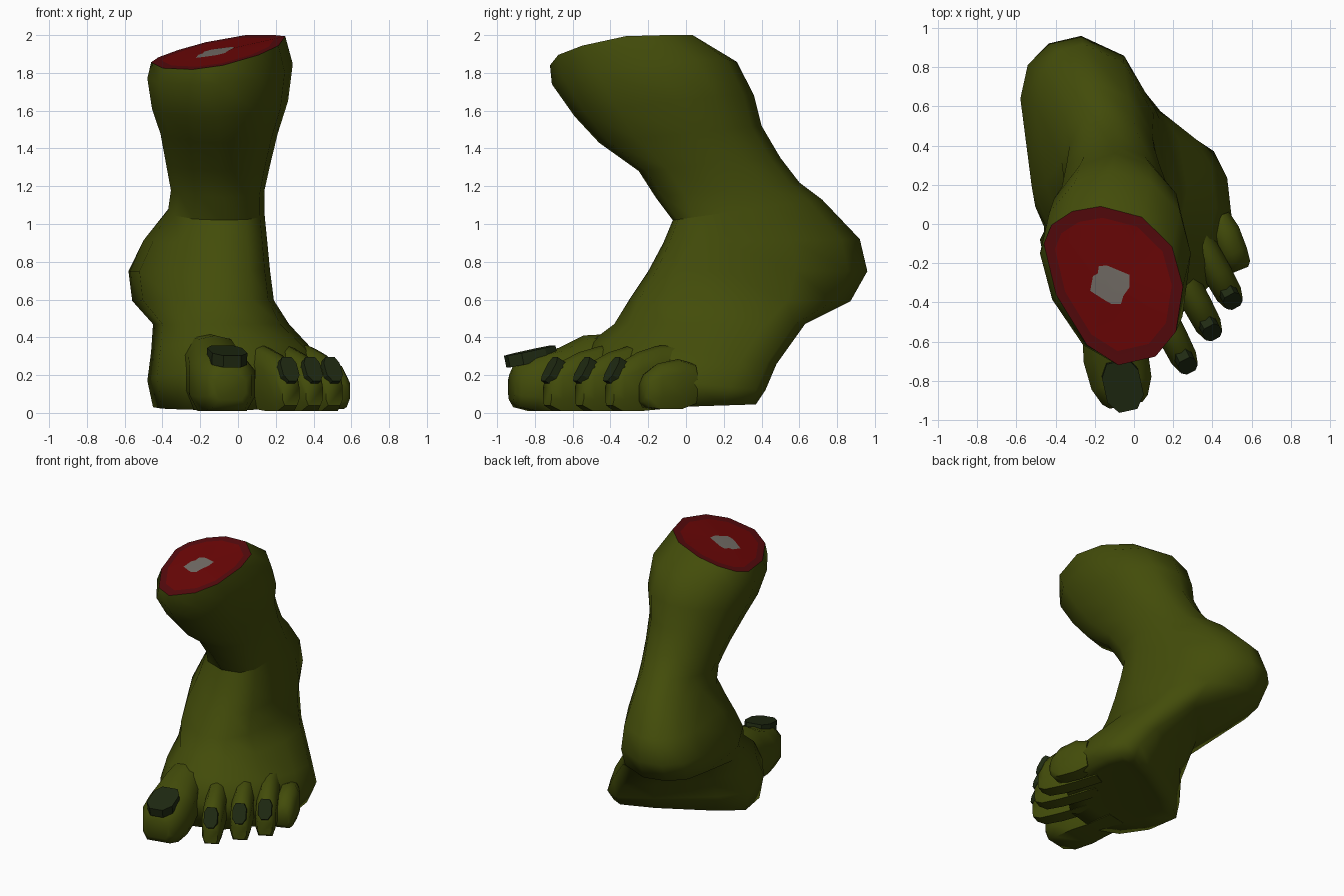
import bpy, bmesh, math
from mathutils import Vector

if "Cube" in bpy.data.objects:
    bpy.data.objects.remove(bpy.data.objects["Cube"])


def material(name, rgb):
    m = bpy.data.materials.new(name)
    m.diffuse_color = (*rgb, 1)
    m.use_nodes = True
    m.node_tree.nodes["Principled BSDF"].inputs["Base Color"].default_value = m.diffuse_color
    return m


SKIN = material("olive skin", (0.056, 0.073, 0.003))
NAIL = material("dark green nail", (0.014, 0.023, 0.006))
RIM = material("dark red rim", (0.095, 0.003, 0.004))
FLESH = material("red flesh", (0.155, 0.002, 0.002))
BONE = material("grey bone", (0.18, 0.16, 0.14))


def finish(name, bm, mats, angle=40, crease=None):
    bmesh.ops.recalc_face_normals(bm, faces=bm.faces[:])
    me = bpy.data.meshes.new(name)
    bm.to_mesh(me)
    bm.free()
    for m in mats:
        me.materials.append(m)
    me.shade_smooth()
    me.set_sharp_from_angle(angle=math.radians(angle))
    if crease:
        for e in me.edges:
            if all(crease(me.vertices[i].co) for i in e.vertices):
                e.use_edge_sharp = True
    ob = bpy.data.objects.new(name, me)
    bpy.context.collection.objects.link(ob)
    return ob


def bridge(bm, a, b, mat=0):
    n = len(a)
    for i in range(n):
        f = bm.faces.new((a[i], a[(i + 1) % n], b[(i + 1) % n], b[i]))
        f.material_index = mat


def loft(bm, rings, cap_start=True, cap_end=True):
    vs = [[bm.verts.new(p) for p in r] for r in rings]
    for a, b in zip(vs, vs[1:]):
        bridge(bm, a, b)
    if cap_start:
        bm.faces.new(vs[0])
    if cap_end:
        bm.faces.new(vs[-1])
    return vs


def ring(sec, powers, steps=3):
    """Closed outline of four elliptic quarters: front, right, back, left."""
    fx, fy, fz, bx, by, bz, lx, ly, rx, ry, tilt = sec
    keys = [(fx, fy), (rx, ry), (bx, by), (lx, ly)]
    pts = []
    for q in range(4):
        (x0, y0), (x1, y1) = keys[q], keys[(q + 1) % 4]
        for s in range(steps):
            t = s / steps * math.pi / 2
            c, n = math.cos(t) ** powers[q], math.sin(t) ** powers[q]
            if q % 2 == 0:
                x, y = x0 + (x1 - x0) * n, y1 + (y0 - y1) * c
            else:
                x, y = x1 + (x0 - x1) * c, y0 + (y1 - y0) * n
            z = fz + (bz - fz) * (y - fy) / (by - fy) + tilt * (x + .1)
            pts.append(Vector((x, y, min(z, 2))))
    return pts


# Sections: front xyz, back xyz, left xy, right xy, sideways tilt
LEG = [
    (-.08, -.72, 1.835, -.17, .09, 1.98, -.46, -.10, .25, -.32, .25),
    (-.10, -.71, 1.74, -.12, .27, 1.86, -.48, -.15, .29, -.15, .10),
    (-.10, -.59, 1.57, -.10, .36, 1.68, -.455, -.10, .265, -.05, .05),
    (-.10, -.46, 1.43, -.10, .40, 1.52, -.41, -.02, .21, .00, 0),
    (-.10, -.25, 1.28, -.12, .50, 1.35, -.38, .10, .17, .10, 0),
    (-.09, -.16, 1.14, -.16, .60, 1.22, -.355, .20, .14, .20, 0),
]
ANKLE = [
    (-.09, -.07, 1.02, -.20, .72, 1.13, -.37, .32, .14, .20, 0),
    (-.10, -.12, .90, -.26, .92, .92, -.50, .60, .155, .20, 0),
    (-.10, -.20, .75, -.27, .96, .75, -.58, .64, .17, .20, 0),
    (-.10, -.30, .60, -.25, .87, .59, -.56, .54, .19, .20, 0),
]
SOLE = [
    (-.08, -.38, .47, -.02, .63, .47, -.45, .08, .27, .18, 0),
    (-.08, -.50, .38, .20, .48, .26, -.46, -.04, .42, .08, 0),
    (-.10, -.58, .22, .30, .42, .12, -.48, -.08, .50, .02, 0),
    (-.10, -.55, .015, .30, .37, .045, -.45, -.08, .46, .02, 0),
    (-.08, -.40, .03, .22, .25, .06, -.32, -.08, .34, .02, 0),
]
rings = [ring(s, (.8, 1, 1, 1.25)) for s in LEG]
rings += [ring(s, (.75, 1, .9, .9)) for s in ANKLE]
rings += [ring(s, (1, .9, 1.7, 1)) for s in SOLE]
bm = bmesh.new()
loft(bm, rings, cap_start=False)
# Sharp fold where the shin meets the instep
finish("leg_and_foot", bm, [SKIN], 110,
       lambda c: 1.01 < c.z < 1.07 and c.y < .22)

# Cut surface: rim, flesh, bone
bm = bmesh.new()
outer = rings[0]
mid = sum(outer, Vector()) / len(outer)
core = Vector((-.12, -.31, 1.91))
inner = [mid + (p - mid) * .84 for p in outer]
bone = []
for i, p in enumerate(inner):
    d = (p - mid).normalized()
    bone.append(core + d * (.10 + .015 * math.sin(i * 2.1)))
vs = [[bm.verts.new(p) for p in r] for r in (outer, inner, bone)]
bridge(bm, vs[0], vs[1], 0)
bridge(bm, vs[1], vs[2], 1)
bm.faces.new(vs[2]).material_index = 2
finish("cut_surface", bm, [RIM, FLESH, BONE], 12)


def toe(name, base, tip, width, profile):
    """Loft along base-tip; profile rows are (t, bottom, top, width factor)."""
    b, t = Vector((*base, 0)), Vector((*tip, 0))
    side = (t - b).normalized().cross(Vector((0, 0, 1)))
    shape = [(-.5, .25), (-.5, .72), (-.3, .95), (0, 1), (.3, .95),
             (.5, .72), (.5, .25), (.36, 0), (-.36, 0)]
    secs = []
    for u, lo, hi, w in profile:
        c = b.lerp(t, u)
        secs.append([c + side * (x * width * w) + Vector((0, 0, lo + (hi - lo) * z))
                     for x, z in shape])
    bm = bmesh.new()
    loft(bm, secs)
    finish(name, bm, [SKIN], 60)


def nail(name, root, end, width, thick):
    """Eight sided plate running from root to end."""
    r, e = Vector(root), Vector(end)
    d = e - r
    side = d.cross(Vector((0, 0, 1))).normalized()
    up = side.cross(d).normalized()
    shape = [(.3, 0), (.5, .25), (.5, .75), (.25, 1), (-.25, 1), (-.5, .75), (-.5, .25), (-.3, 0)]
    bm = bmesh.new()
    loft(bm, [[r + d * v + side * (u * width) + up * h for u, v in shape]
              for h in (-thick, thick * .4)])
    finish(name, bm, [NAIL], 30)


# Big toe
toe("big_toe", (-.16, -.36), (-.04, -.925), .34,
    [(0, .03, .42, .8), (.32, .015, .41, .85), (.55, .01, .345, .98),
     (.8, .01, .31, .92), (.95, .03, .27, .70), (1, .07, .21, .5)])
nail("big_toe_nail", (-.085, -.70, .34), (-.03, -.95, .285), .19, .045)

# Smaller toes
SMALL = [(0, .04, .36, 1), (.35, .02, .355, 1), (.62, .01, .32, 1.02),
         (.88, .01, .26, .95), (1, .04, .17, .7)]
for name, base, tip in (("second_toe", (.06, -.30), (.28, -.735)),
                        ("third_toe", (.19, -.16), (.405, -.565)),
                        ("fourth_toe", (.30, -.02), (.51, -.405))):
    toe(name, base, tip, .145, SMALL)
    d = (Vector(tip) - Vector(base)).normalized()
    a, e = Vector(tip) - d * .065, Vector(tip) + d * .008
    nail(name + "_nail", (*a, .285), (*e, .16), .095, .05)
toe("little_toe", (.43, .04), (.54, -.235), .155,
    [(0, .05, .26, .75), (.3, .02, .285, 1), (.7, .02, .26, .97),
     (.92, .03, .21, .85), (1, .06, .16, .6)])
